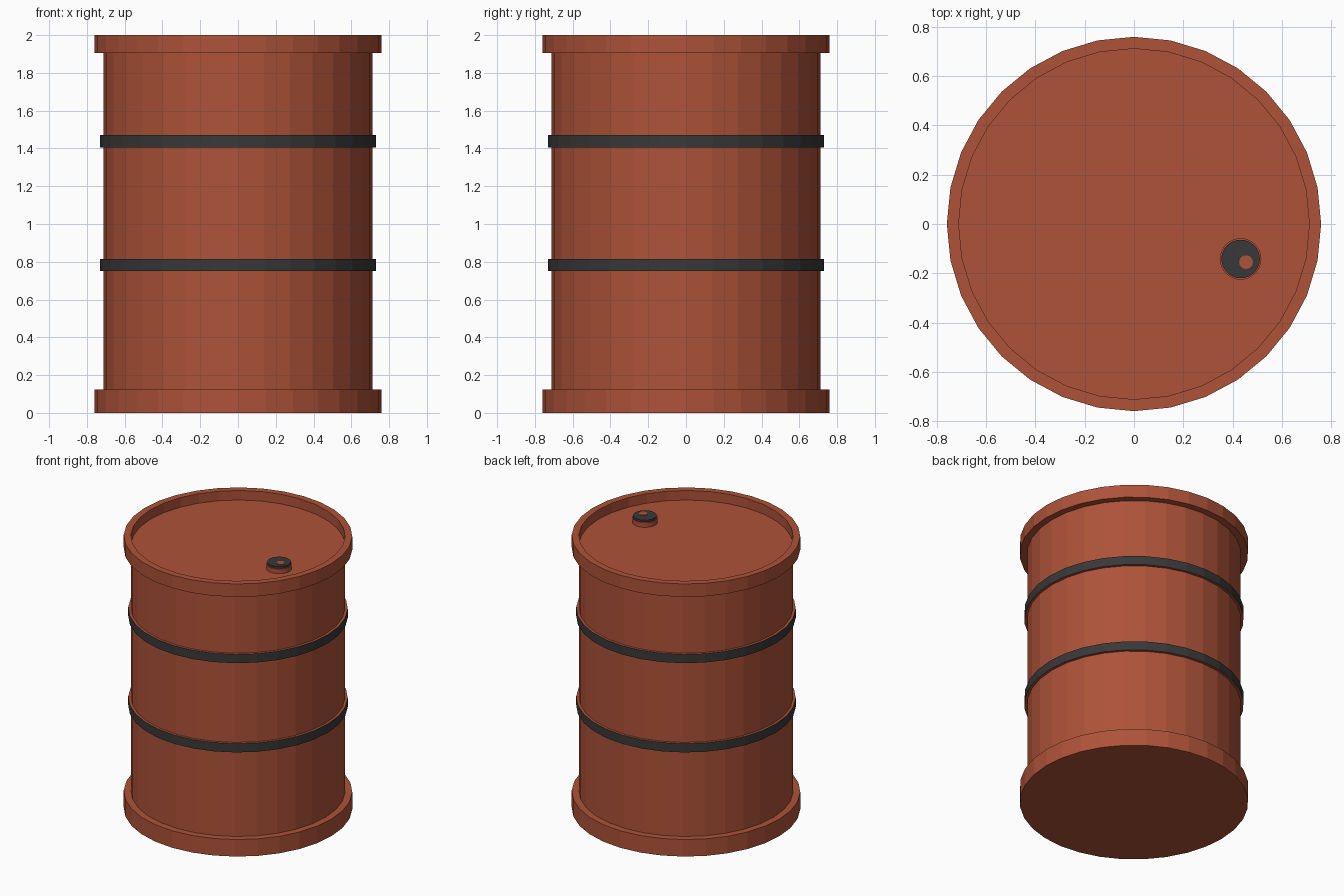
import bpy, bmesh, math

if "Cube" in bpy.data.objects:
    bpy.data.objects.remove(bpy.data.objects["Cube"])


def material(name, rgb):
    m = bpy.data.materials.new(name)
    m.diffuse_color = (*rgb, 1)
    m.use_nodes = True
    m.node_tree.nodes["Principled BSDF"].inputs["Base Color"].default_value = m.diffuse_color
    return m


RED = material("red_paint", (0.42, 0.085, 0.04))
DARK = material("dark_rubber", (0.04, 0.04, 0.04))


def lathe(name, profile, sides, mats, centre=(0, 0), dark=(), closed=False):
    """Revolve (radius, z) points about z; 'dark' lists profile segments using the second material."""
    bm = bmesh.new()
    cx, cy = centre
    rings = []
    for r, z in profile:
        if r == 0:
            rings.append(None)
            continue
        rings.append([bm.verts.new((cx + r * math.cos(2 * math.pi * i / sides),
                                    cy + r * math.sin(2 * math.pi * i / sides), z))
                      for i in range(sides)])
    n = len(profile)
    for s in range(n if closed else n - 1):
        a, b = rings[s], rings[(s + 1) % n]
        if a is None or b is None:
            faces = [bm.faces.new(a or b)]
        else:
            faces = [bm.faces.new((a[i], a[(i + 1) % sides], b[(i + 1) % sides], b[i]))
                     for i in range(sides)]
        for f in faces:
            f.material_index = 1 if s in dark else 0
    bmesh.ops.recalc_face_normals(bm, faces=bm.faces)
    mesh = bpy.data.meshes.new(name)
    bm.to_mesh(mesh)
    bm.free()
    for m in mats:
        mesh.materials.append(m)
    obj = bpy.data.objects.new(name, mesh)
    bpy.context.collection.objects.link(obj)
    return obj


# Drum shell: foot rim, wall with two raised dark hoops, top rim, sunken lid
R, RIM, HOOP, LID = 0.712, 0.76, 0.73, 1.93
profile = [(0, 0), (RIM, 0), (RIM, 0.125), (R, 0.125)]
dark = []
for z0, z1 in ((0.75, 0.815), (1.405, 1.47)):
    dark.append(len(profile) + 1)
    profile += [(R, z0), (HOOP, z0), (HOOP, z1), (R, z1)]
profile += [(R, 1.905), (RIM, 1.905), (RIM, 2), (R, 2), (R, LID), (0, LID)]
lathe("drum_body", profile, 32, (RED, DARK), dark=dark)

# Filler plug: red collar, dark cap and a small off-centre red stud
plug = (0.433, -0.142)
lathe("plug_collar", [(0, LID), (0.084, LID), (0.084, LID + 0.035), (0, LID + 0.035)],
      32, (RED,), plug)
lathe("plug_cap", [(0, LID + 0.035), (0.078, LID + 0.035), (0.078, LID + 0.05), (0, LID + 0.05)],
      32, (DARK,), plug)
lathe("plug_stud", [(0, LID + 0.045), (0.028, LID + 0.045), (0.028, LID + 0.053), (0, LID + 0.053)],
      16, (RED,), (0.455, -0.155))
